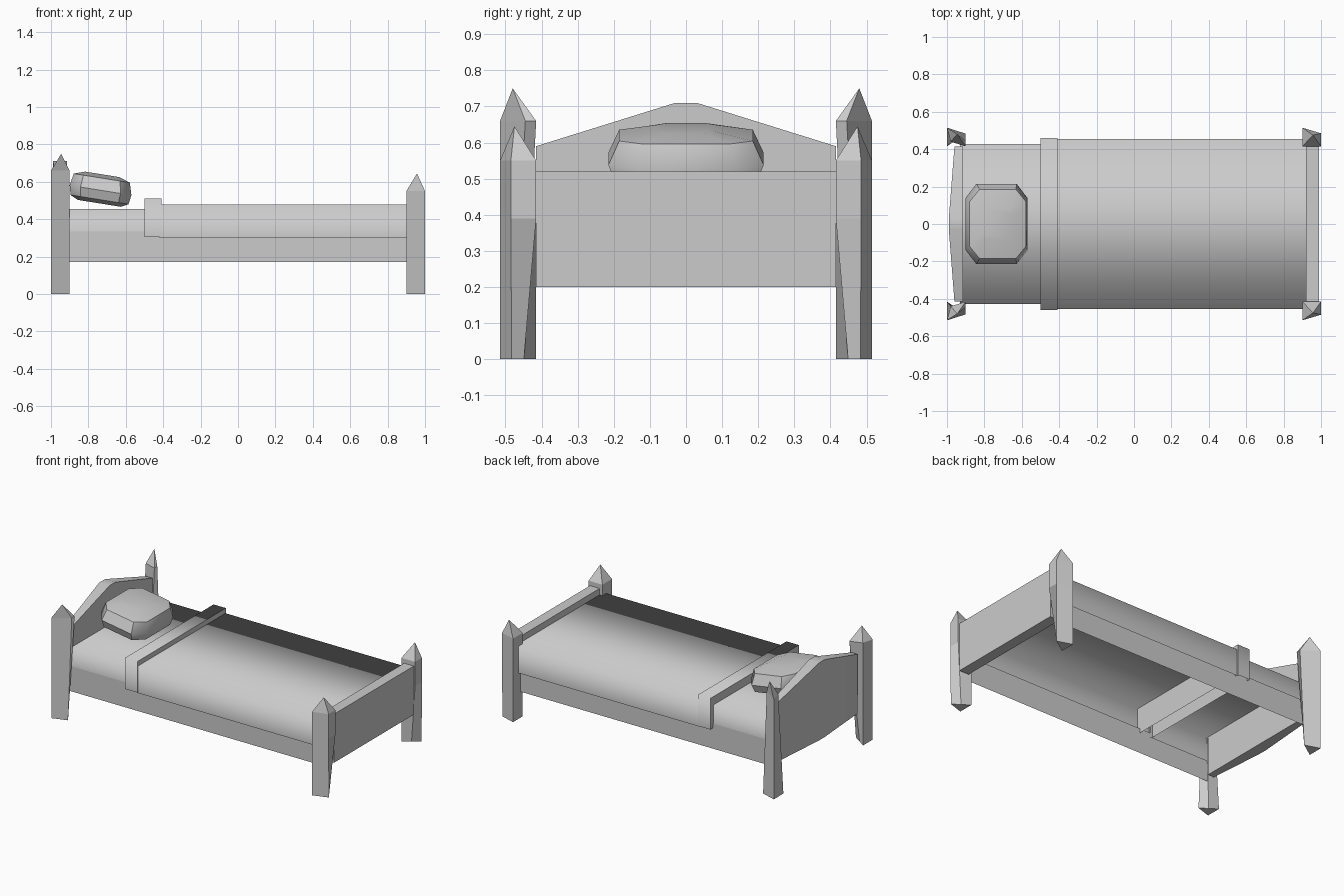
import bpy, bmesh, math
from mathutils import Vector

if "Cube" in bpy.data.objects:
    bpy.data.objects.remove(bpy.data.objects["Cube"])


def make(name, verts, faces, smooth=False, angle=None):
    me = bpy.data.meshes.new(name)
    me.from_pydata([Vector(v) for v in verts], [], faces)
    bm = bmesh.new()
    bm.from_mesh(me)
    bmesh.ops.recalc_face_normals(bm, faces=bm.faces)
    bm.to_mesh(me)
    bm.free()
    ob = bpy.data.objects.new(name, me)
    bpy.context.collection.objects.link(ob)
    for p in me.polygons:
        p.use_smooth = smooth
    if angle:
        bpy.ops.object.select_all(action='DESELECT')
        ob.select_set(True)
        bpy.context.view_layer.objects.active = ob
        bpy.ops.object.shade_smooth_by_angle(angle=math.radians(angle))
    return ob


def strip(name, profile, x0, x1):
    """Open sheet: a y-z profile swept along x, smooth over its corners."""
    n = len(profile)
    verts = [(x, y, z) for x in (x0, x1) for y, z in profile]
    return make(name, verts, [(i, i + 1, n + i + 1, n + i) for i in range(n - 1)], True)


def loft(name, rings, caps=(True, True), tip=None, angle=None):
    n = len(rings[0])
    verts = [v for r in rings for v in r]
    faces = [(a * n + i, a * n + (i + 1) % n, (a + 1) * n + (i + 1) % n, (a + 1) * n + i)
             for a in range(len(rings) - 1) for i in range(n)]
    if caps[0]:
        faces.append(tuple(range(n)))
    last = (len(rings) - 1) * n
    if tip:
        verts.append(tip)
        faces += [(last + i, last + (i + 1) % n, len(verts) - 1) for i in range(n)]
    elif caps[1]:
        faces.append(tuple(range(last, last + n)))
    return make(name, verts, faces, angle=angle)


def tunnel(half, low, high):
    return [(-half, low), (-half, high), (half, high), (half, low)]


# Mattress, blanket and folded band: open-bottomed sheets
strip("mattress", tunnel(0.428, 0.30, 0.455), -0.93, -0.48)
strip("blanket", tunnel(0.455, 0.30, 0.478), -0.42, 0.93)
strip("blanket_fold", tunnel(0.46, 0.305, 0.51), -0.50, -0.41)
for x, label in ((-0.50, "head"), (-0.41, "foot")):
    make("fold_panel_" + label, [(x, y, z) for y, z in tunnel(0.46, 0.305, 0.51)], [(0, 1, 2, 3)])

# Side rails
for s, label in ((-1, "front"), (1, "back")):
    strip(label + "_rail", [(s * 0.435, 0.17), (s * 0.435, 0.335)], -0.93, 0.93)

# Footboard
loft("footboard", [[(x, -0.415, 0.20), (x, 0.415, 0.20), (x, 0.415, 0.52), (x, -0.415, 0.52)]
                   for x in (0.92, 0.99)])

# Headboard with a peaked top, its outer face bulging in the middle
prof = [(-0.415, 0.20), (-0.03, 0.20), (0.03, 0.20), (0.415, 0.20),
        (0.415, 0.59), (0.03, 0.71), (-0.03, 0.71), (-0.415, 0.59)]
inner = [(-0.915, y, z) for y, z in prof]
outer = [(-0.96 if abs(y) > 0.1 else -0.99, y, z) for y, z in prof]
verts = inner + outer
quads = [(0, 1, 6, 7), (1, 2, 5, 6), (2, 3, 4, 5)]
faces = quads + [tuple(i + 8 for i in q) for q in quads]
faces += [(i, (i + 1) % 8, (i + 1) % 8 + 8, i + 8) for i in range(8)]
make("headboard", verts, faces, angle=30)

# Tapering posts: triangular foot, four-sided shoulder, pointed top
for s, label in ((-1, "front"), (1, "back")):
    loft("foot_post_" + label,
         [[(0.90, s * 0.415, 0), (0.90, s * 0.515, 0), (1.0, s * 0.483, 0), (0.95, s * 0.449, 0)],
          [(0.90, s * 0.415, 0.39), (0.90, s * 0.515, 0.39), (1.0, s * 0.485, 0.39), (1.0, s * 0.415, 0.39)],
          [(0.90, s * 0.415, 0.55), (0.90, s * 0.515, 0.55), (1.0, s * 0.485, 0.55), (1.0, s * 0.415, 0.55)]],
         tip=(0.957, s * 0.475, 0.645))
    loft("head_post_" + label,
         [[(-1.0, s * 0.415, 0), (-1.0, s * 0.515, 0), (-0.90, s * 0.483, 0), (-0.95, s * 0.449, 0)],
          [(-0.98, s * 0.44, 0.66), (-1.0, s * 0.515, 0.66), (-0.90, s * 0.445, 0.66), (-0.90, s * 0.415, 0.66)]],
         tip=(-0.945, s * 0.48, 0.75))

# Pillow: stacked chamfered outlines, tilted up towards the headboard
rings = []
for hx, hy, h in ((0.115, 0.14, -0.07), (0.155, 0.195, -0.05), (0.165, 0.215, 0.0),
                  (0.15, 0.185, 0.065), (0.09, 0.08, 0.085)):
    c = 0.35
    octagon = [(1, -1 + c), (1, 1 - c), (1 - c, 1), (-1 + c, 1),
               (-1, 1 - c), (-1, -1 + c), (-1 + c, -1), (1 - c, -1)]
    rings.append([(-0.735 + hx * u + 0.1 * h, hy * v, 0.555 + h - 0.16 * hx * u) for u, v in octagon])
loft("pillow", rings, angle=45)
